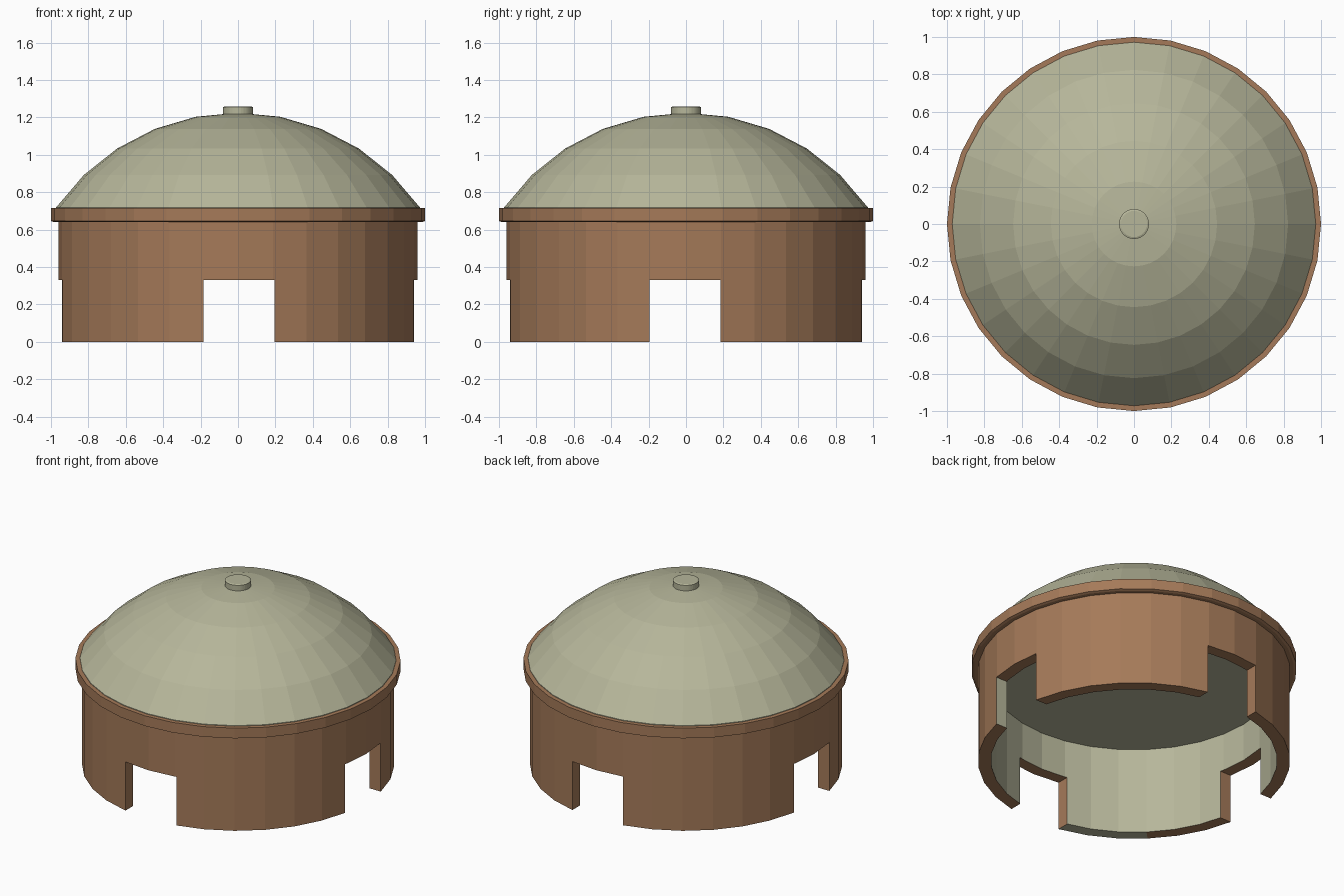
import bpy, bmesh, math

if "Cube" in bpy.data.objects:
    bpy.data.objects.remove(bpy.data.objects["Cube"])

SIDES = 32


def material(name, color):
    m = bpy.data.materials.new(name)
    m.diffuse_color = (*color, 1)
    m.use_nodes = True
    m.node_tree.nodes["Principled BSDF"].inputs["Base Color"].default_value = m.diffuse_color
    return m


brown = material("clay_brown", (0.376, 0.195, 0.100))
sage = material("sage_grey", (0.468, 0.468, 0.323))


def new_object(name, bm, mats):
    bmesh.ops.recalc_face_normals(bm, faces=bm.faces)
    mesh = bpy.data.meshes.new(name)
    bm.to_mesh(mesh)
    bm.free()
    for m in mats:
        mesh.materials.append(m)
    ob = bpy.data.objects.new(name, mesh)
    bpy.context.collection.objects.link(ob)
    return ob


def lathe(name, profile, mats, closed=False):
    """Revolve (radius, z) points about z; radius 0 becomes a single pole."""
    bm = bmesh.new()
    rings = []
    for r, z in profile:
        if r == 0:
            rings.append([bm.verts.new((0, 0, z))] * SIDES)
        else:
            rings.append([bm.verts.new((r * math.cos(a), r * math.sin(a), z))
                          for a in (2 * math.pi * i / SIDES for i in range(SIDES))])
    pairs = list(zip(rings, rings[1:]))
    if closed:
        pairs.append((rings[-1], rings[0]))
    for lo, hi in pairs:
        for i in range(SIDES):
            j = (i + 1) % SIDES
            bm.faces.new(list(dict.fromkeys((lo[i], lo[j], hi[j], hi[i]))))
    return new_object(name, bm, mats)


# Drum wall with recessed ceiling
wall = lathe("wall", [(0, 0.585), (0.88, 0.585), (0.88, 0), (0.96, 0),
                      (0.96, 0.66), (0, 0.66)], [brown, sage])

# Four doorways, cut by two crossing bars
for size in ((0.38, 3, 0.66), (3, 0.38, 0.66)):
    bm = bmesh.new()
    bmesh.ops.create_cube(bm, size=1)
    for v in bm.verts:
        v.co = (v.co.x * size[0] + 0.005, v.co.y * size[1] - 0.005, v.co.z * size[2])
    cutter = new_object("doorway_cutter", bm, [brown])
    cutter.hide_render = True
    mod = wall.modifiers.new("doorway", 'BOOLEAN')
    mod.operation, mod.solver, mod.object = 'DIFFERENCE', 'EXACT', cutter
    bpy.context.view_layer.objects.active = wall
    bpy.ops.object.modifier_apply(modifier=mod.name)
    bpy.data.objects.remove(cutter)

# Sage lining on the ceiling, inner wall, one door jamb and part of one foot
for f in wall.data.polygons:
    c, n = f.center, f.normal
    inward = n.x * c.x + n.y * c.y < -0.5 * math.hypot(c.x, c.y)
    ceiling = n.z < -0.9 and c.z > 0.5
    jamb = n.y > 0.9 and c.x > 0.5 and abs(c.y) < 0.25
    foot = n.z < -0.9 and c.z < 0.1 and c.y < c.x < -0.15
    f.material_index = int((inward and abs(n.z) < 0.5) or ceiling or jamb or foot)

# Rim band
lathe("rim", [(0.94, 0.64), (0.985, 0.64), (1, 0.646), (1, 0.715), (0.94, 0.715)],
      [brown], closed=True)

# Dome: spherical cap in five even steps
R, cz, steps = 1.187, 0.038, 5
top = math.asin(0.972 / R)
cap = [(R * math.sin(top * k / steps), cz + R * math.cos(top * k / steps))
       for k in range(steps, 0, -1)]
lathe("dome", [(0, 0.69), (0.972, 0.69)] + cap + [(0, cz + R)], [sage])

# Top knob
lathe("knob", [(0, 1.2), (0.08, 1.2), (0.08, 1.255), (0.07, 1.259), (0, 1.259)], [sage])
